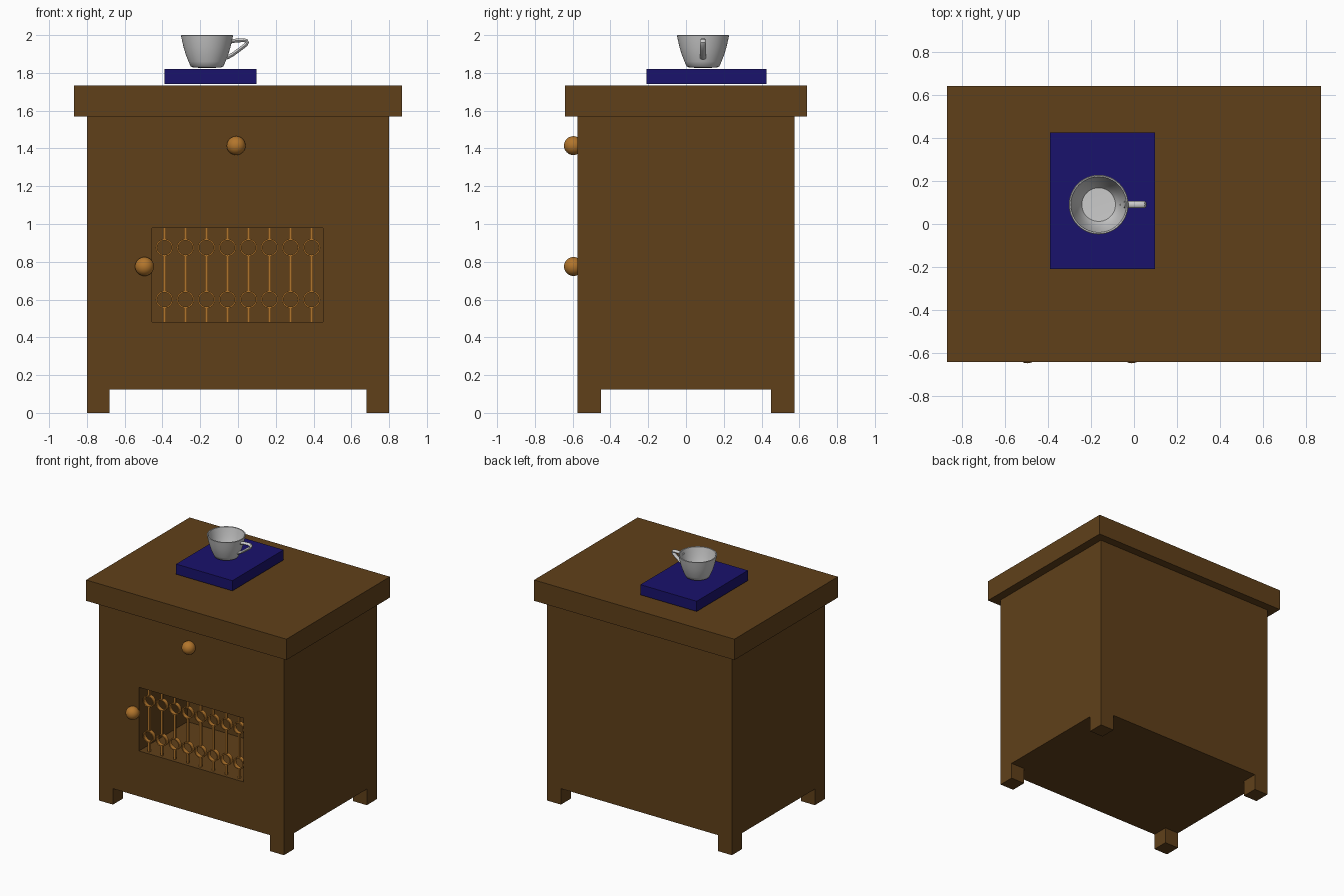
import bpy, bmesh, math
from mathutils import Vector, Matrix

if "Cube" in bpy.data.objects:
    bpy.data.objects.remove(bpy.data.objects["Cube"])


def material(name, rgb):
    m = bpy.data.materials.new(name)
    m.diffuse_color = (*rgb, 1)
    m.use_nodes = True
    m.node_tree.nodes["Principled BSDF"].inputs["Base Color"].default_value = m.diffuse_color
    return m


BROWN = material("dark_wood", (0.117, 0.051, 0.010))
ORANGE = material("light_wood", (0.45, 0.18, 0.025))
NAVY = material("navy_cover", (0.010, 0.006, 0.150))


def finish(name, bm, mat=None, smooth=False):
    me = bpy.data.meshes.new(name)
    bmesh.ops.recalc_face_normals(bm, faces=bm.faces)
    bm.to_mesh(me)
    bm.free()
    ob = bpy.data.objects.new(name, me)
    bpy.context.collection.objects.link(ob)
    if mat:
        me.materials.append(mat)
    if smooth:
        bpy.ops.object.select_all(action='DESELECT')
        ob.select_set(True)
        bpy.context.view_layer.objects.active = ob
        bpy.ops.object.shade_smooth_by_angle(angle=math.radians(40))
    return ob


def add_box(bm, lo, hi):
    lo, hi = Vector(lo), Vector(hi)
    mat = Matrix.Translation((lo + hi) / 2) @ Matrix.Diagonal((*(hi - lo), 1))
    return bmesh.ops.create_cube(bm, size=1, matrix=mat)["verts"]


def box(name, lo, hi, mat):
    bm = bmesh.new()
    add_box(bm, lo, hi)
    return finish(name, bm, mat)


def lathe(bm, profile, centre, axis, steps, closed=False):
    """Spin (radius, height) points around the z or y axis."""
    rings = []
    for i in range(steps):
        a = math.tau * i / steps
        ring = []
        for r, h in profile:
            c, s = r * math.cos(a), r * math.sin(a)
            p = Vector((c, s, h) if axis == 'z' else (c, h, s))
            ring.append(bm.verts.new(p + Vector(centre)))
        rings.append(ring)
    n = len(profile)
    for i in range(steps):
        a, b = rings[i], rings[(i + 1) % steps]
        for j in range(n if closed else n - 1):
            k = (j + 1) % n
            bm.faces.new((a[j], a[k], b[k], b[j]))
    bmesh.ops.remove_doubles(bm, verts=bm.verts, dist=1e-5)


# cabinet body with a deep window recess in the front
W0, W1, Z0, Z1, FRONT = -0.455, 0.45, 0.48, 0.978, -0.575
bm = bmesh.new()
add_box(bm, (-0.8, FRONT, 0.125), (0.8, 0.575, 1.57))
front = next(f for f in bm.faces if f.calc_center_median().y < -0.5)
outer = list(front.verts)
bm.faces.remove(front)
loops = []
for y in (FRONT, FRONT + 0.6):
    loops.append([bm.verts.new((W0 if v.co.x < 0 else W1, y, Z0 if v.co.z < 0.8 else Z1))
                  for v in outer])
for a, b in ((outer, loops[0]), (loops[0], loops[1])):
    for i in range(4):
        j = (i + 1) % 4
        bm.faces.new((a[i], a[j], b[j], b[i]))
bm.faces.new(loops[1])
finish("cabinet_body", bm, BROWN)

# table top and legs
box("table_top", (-0.867, -0.64, 1.57), (0.867, 0.64, 1.733), BROWN)
for sx, side in ((-1, "left"), (1, "right")):
    for sy, end in ((-1, "front"), (1, "back")):
        xs, ys = sorted((sx * 0.68, sx * 0.8)), sorted((sy * 0.45, sy * 0.575))
        box(f"{end}_{side}_leg", (xs[0], ys[0], 0), (xs[1], ys[1], 0.126), BROWN)

# window grille: split bars and thin rings
RINGS = (0.6, 0.875)
YB = FRONT + 0.035
for i in range(8):
    x = -0.39 + i * 0.78 / 7
    bm = bmesh.new()
    for z in RINGS:
        lathe(bm, [(0.038, -0.015), (0.046, -0.015), (0.046, 0.015), (0.038, 0.015)],
              (x, YB, z), 'y', 24, closed=True)
    for lo, hi in ((Z0, RINGS[0] - 0.044), (RINGS[0] + 0.044, RINGS[1] - 0.044),
                   (RINGS[1] + 0.044, Z1)):
        add_box(bm, (x - 0.008, YB - 0.008, lo), (x + 0.008, YB + 0.008, hi))
    finish(f"grille_bar_{i + 1}", bm, ORANGE, smooth=True)

# knobs
for name, x, z in (("drawer_knob", -0.01, 1.415), ("door_knob", -0.495, 0.775)):
    bm = bmesh.new()
    bmesh.ops.create_uvsphere(bm, u_segments=32, v_segments=16, radius=0.05,
                              matrix=Matrix.Translation((x, -0.596, z)))
    finish(name, bm, ORANGE, smooth=True)

# book
box("book", (-0.39, -0.208, 1.74), (0.097, 0.425, 1.82), NAVY)

# cup
CUP = (-0.164, 0.09, 0)
bm = bmesh.new()
lathe(bm, [(0, 1.826), (0.03, 1.826), (0.075, 1.829), (0.087, 1.835), (0.098, 1.86),
           (0.112, 1.895), (0.124, 1.935), (0.132, 1.97), (0.138, 1.998), (0.135, 2.0),
           (0.129, 1.998), (0.123, 1.97), (0.115, 1.935), (0.103, 1.895), (0.089, 1.86),
           (0.078, 1.843), (0, 1.841)], CUP, 'z', 48)
finish("cup", bm, smooth=True)

# cup handle: oval section swept along a hooked path
path = [(-0.045, 1.965), (-0.01, 1.971), (0.03, 1.973), (0.045, 1.970), (0.049, 1.962),
        (0.042, 1.950), (0.01, 1.925), (-0.03, 1.896), (-0.06, 1.88)]
bm = bmesh.new()
rings = []
for i, (x, z) in enumerate(path):
    a, b = path[max(i - 1, 0)], path[min(i + 1, len(path) - 1)]
    t = Vector((b[0] - a[0], 0, b[1] - a[1])).normalized()
    n = Vector((-t.z, 0, t.x))
    rings.append([bm.verts.new(Vector((x, CUP[1], z)) + n * 0.010 * math.cos(k * math.tau / 12)
                               + Vector((0, 0.016 * math.sin(k * math.tau / 12), 0)))
                  for k in range(12)])
for a, b in zip(rings, rings[1:]):
    for k in range(12):
        j = (k + 1) % 12
        bm.faces.new((a[k], a[j], b[j], b[k]))
bm.faces.new(rings[0])
bm.faces.new(rings[-1])
finish("cup_handle", bm, smooth=True)
